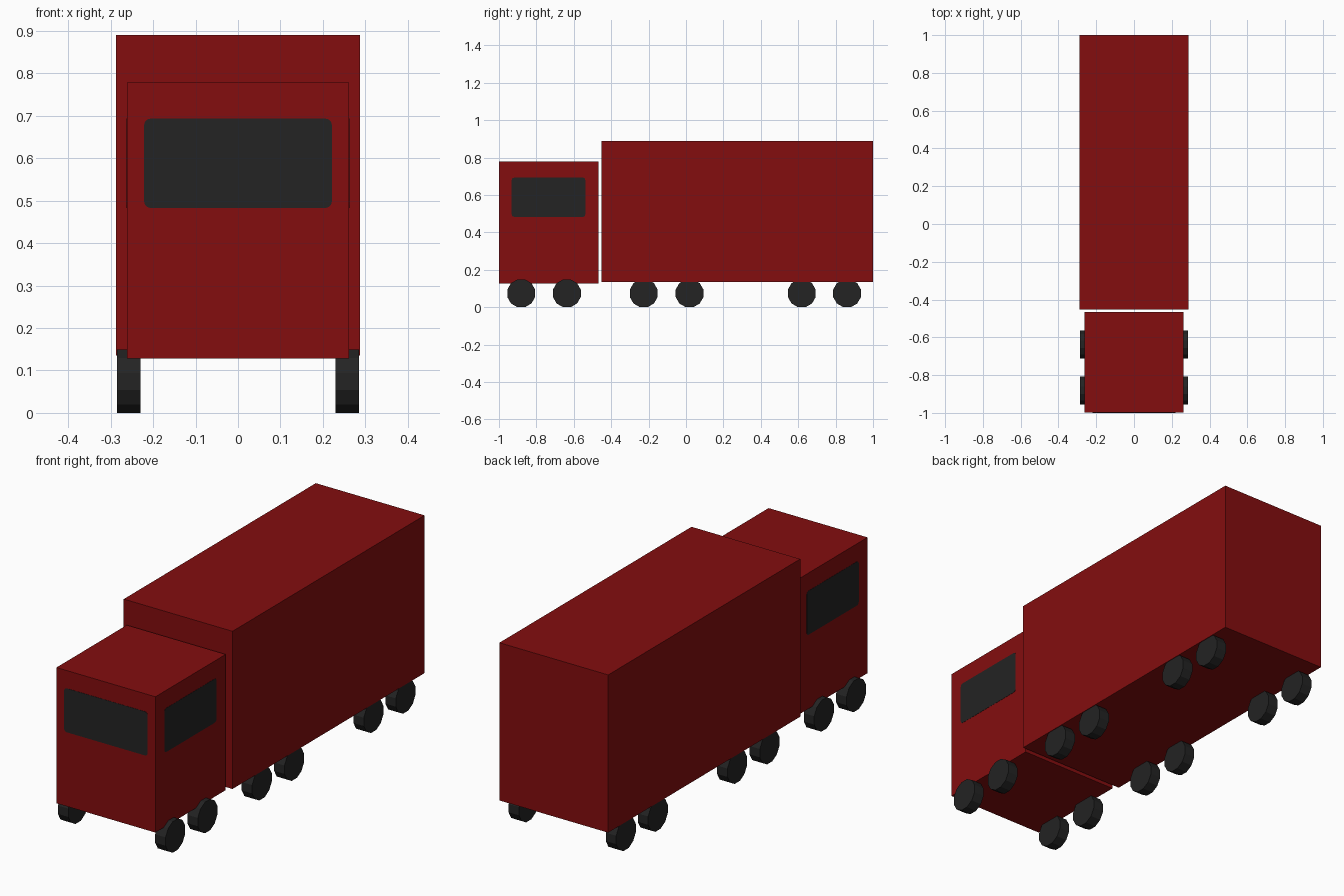
import bpy, bmesh, math
from mathutils import Matrix, Vector

if "Cube" in bpy.data.objects:
    bpy.data.objects.remove(bpy.data.objects["Cube"])


def material(name, rgb):
    m = bpy.data.materials.new(name)
    m.diffuse_color = (*rgb, 1)
    m.use_nodes = True
    m.node_tree.nodes["Principled BSDF"].inputs["Base Color"].default_value = m.diffuse_color
    return m


RED = material("dark_red", (0.23, 0.004, 0.0045))
BLACK = material("soft_black", (0.017, 0.017, 0.017))


def finish(name, bm, mat):
    bmesh.ops.recalc_face_normals(bm, faces=bm.faces)
    mesh = bpy.data.meshes.new(name)
    bm.to_mesh(mesh)
    bm.free()
    mesh.materials.append(mat)
    ob = bpy.data.objects.new(name, mesh)
    bpy.context.collection.objects.link(ob)
    return ob


def box(name, lo, hi, mat):
    lo, hi = Vector(lo), Vector(hi)
    bm = bmesh.new()
    bmesh.ops.create_cube(bm, size=1, matrix=Matrix.Translation((lo + hi) / 2)
                          @ Matrix.Diagonal((*(hi - lo), 1)))
    return finish(name, bm, mat)


def window(name, centre, width, height, turn):
    """Thin plate with rounded corners, facing -y before turning about z."""
    r, t = 0.014, 0.002
    bm = bmesh.new()
    verts = []
    for i, (sx, sz) in enumerate(((1, 1), (-1, 1), (-1, -1), (1, -1))):
        for k in range(4):
            a = math.radians(90 * i + 30 * k)
            verts.append(bm.verts.new((sx * (width / 2 - r) + r * math.cos(a), -t / 2,
                                       sz * (height / 2 - r) + r * math.sin(a))))
    face = bm.faces.new(verts)
    ext = bmesh.ops.extrude_face_region(bm, geom=[face])
    moved = [v for v in ext["geom"] if isinstance(v, bmesh.types.BMVert)]
    bmesh.ops.translate(bm, verts=moved, vec=(0, t, 0))
    bm.transform(Matrix.Translation(centre) @ Matrix.Rotation(turn, 4, 'Z'))
    return finish(name, bm, BLACK)


def wheel(name, x, y):
    # twelve sides with a flat resting on the ground
    r, half = 0.077, 0.0744
    bm = bmesh.new()
    bmesh.ops.create_cone(bm, cap_ends=True, segments=12, radius1=r, radius2=r, depth=0.055,
                          matrix=Matrix.Translation((x, y, half))
                          @ Matrix.Rotation(math.pi / 2, 4, 'Y')
                          @ Matrix.Rotation(math.radians(15), 4, 'Z'))
    return finish(name, bm, BLACK)


# Cab and cargo box
box("cab", (-0.262, -0.999, 0.128), (0.262, -0.467, 0.778), RED)
box("cargo_box", (-0.288, -0.453, 0.135), (0.288, 1, 0.89), RED)

# Windows: windscreen and one on each side
window("windscreen", (0, -0.999, 0.588), 0.442, 0.21, 0)
for side, s in (("right", 1), ("left", -1)):
    window(side + "_window", (s * 0.262, -0.735, 0.588), 0.394, 0.21, s * math.pi / 2)

    # Six wheels per side
    for i, y in enumerate((-0.881, -0.637, -0.226, 0.019, 0.619, 0.861)):
        wheel(f"{side}_wheel_{i + 1}", s * 0.2575, y)
